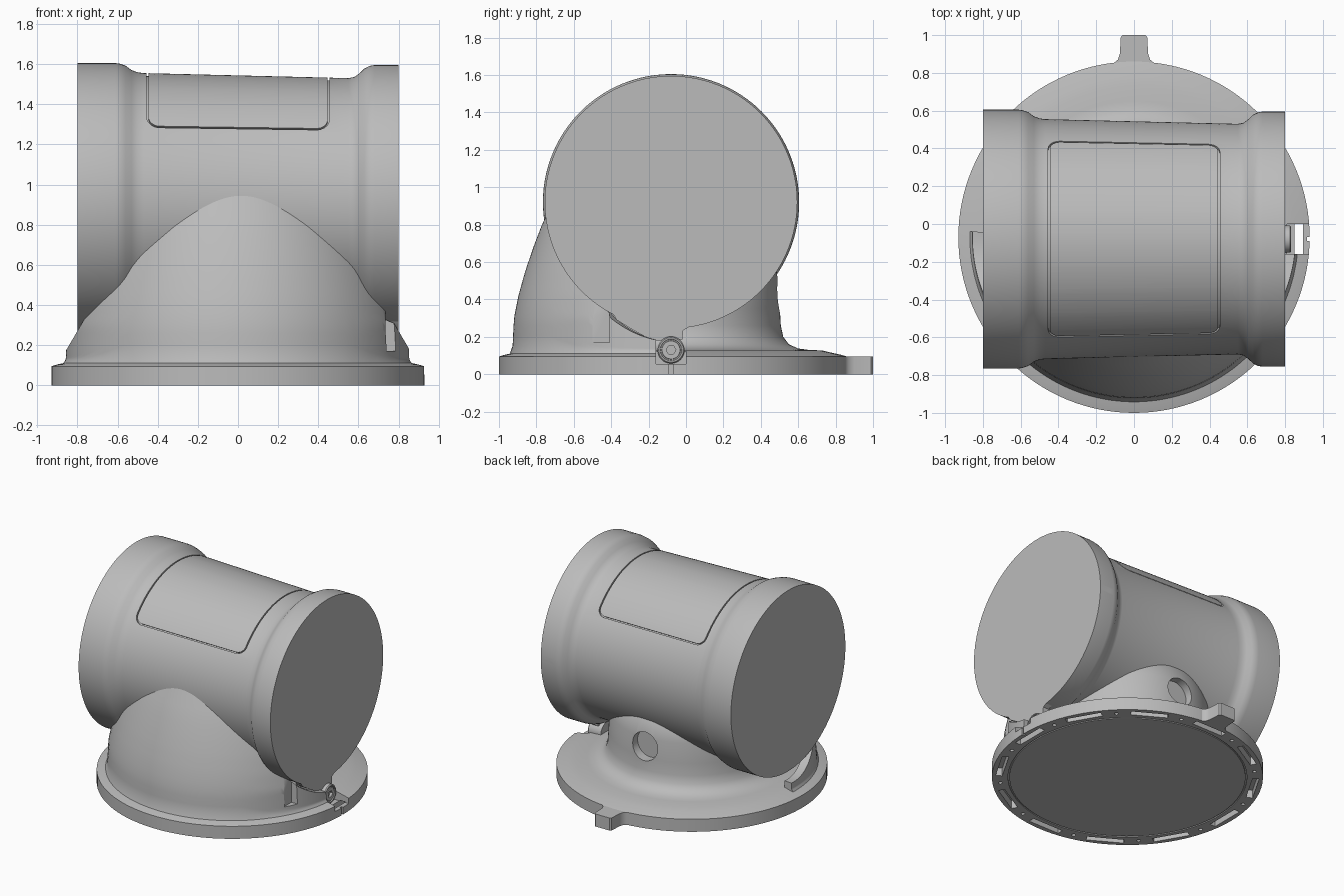
import bpy, bmesh, math
from mathutils import Matrix, Vector

if "Cube" in bpy.data.objects:
    bpy.data.objects.remove(bpy.data.objects["Cube"], do_unlink=True)

GREY = (0.5, 0.5, 0.5, 1)
mat = bpy.data.materials.new("plain_grey")
mat.use_nodes = True
mat.diffuse_color = GREY
mat.node_tree.nodes["Principled BSDF"].inputs["Base Color"].default_value = GREY

BASE = Vector((0, -0.07, 0))
AXIS = Vector((0, -0.08, 0.92))   # barrel axis, runs along x
TO_X = Matrix.Rotation(math.pi / 2, 4, 'Y')
TO_Y = Matrix.Rotation(math.pi / 2, 4, 'X')


def make(name, bm):
    bmesh.ops.remove_doubles(bm, verts=bm.verts, dist=1e-5)
    bmesh.ops.recalc_face_normals(bm, faces=bm.faces)
    me = bpy.data.meshes.new(name)
    bm.to_mesh(me)
    bm.free()
    me.materials.append(mat)
    ob = bpy.data.objects.new(name, me)
    bpy.context.collection.objects.link(ob)
    return ob


def lathe(name, profile, matrix, steps=128):
    """Revolve (radius, height) points about z, then place."""
    bm = bmesh.new()
    vs = [bm.verts.new((r, 0, h)) for r, h in profile]
    es = [bm.edges.new(p) for p in zip(vs, vs[1:])]
    bmesh.ops.spin(bm, geom=vs + es, cent=(0, 0, 0), axis=(0, 0, 1),
                   angle=math.tau, steps=steps, use_duplicate=False)
    bmesh.ops.transform(bm, matrix=matrix, verts=bm.verts)
    return make(name, bm)


def add_box(bm, lo, hi, turn=Matrix()):
    lo, hi = Vector(lo), Vector(hi)
    m = turn @ Matrix.Translation((lo + hi) / 2) @ Matrix.Diagonal((*(hi - lo), 1))
    bmesh.ops.create_cube(bm, size=1, matrix=m)


def add_rod(bm, radius, length, matrix, sides=32):
    bmesh.ops.create_cone(bm, cap_ends=True, segments=sides, radius1=radius,
                          radius2=radius, depth=length, matrix=matrix)


def prism(name, points, matrix, depth):
    """Extrude a flat outline along its local z."""
    bm = bmesh.new()
    face = bm.faces.new([bm.verts.new((a, b, 0)) for a, b in points])
    new = bmesh.ops.extrude_face_region(bm, geom=[face])["geom"]
    bmesh.ops.translate(bm, vec=(0, 0, depth),
                        verts=[v for v in new if isinstance(v, bmesh.types.BMVert)])
    bmesh.ops.transform(bm, matrix=matrix, verts=bm.verts)
    return make(name, bm)


def cut(ob, bm, name):
    cutter = make(name, bm)
    cutter.hide_render = True
    mod = ob.modifiers.new(name, 'BOOLEAN')
    mod.operation, mod.solver, mod.object = 'DIFFERENCE', 'EXACT', cutter
    bpy.context.view_layer.objects.active = ob
    bpy.ops.object.modifier_apply(modifier=mod.name)
    bpy.data.objects.remove(cutter, do_unlink=True)


# Flanged base with the flared neck
base = lathe("base_and_neck", [
    (0, 0), (.81, 0), (.81, .008), (.82, .008), (.82, 0), (.93, 0), (.93, .095),
    (.9, .104), (.85, .115), (.8, .127), (.72, .131), (.67, .138), (.62, .16),
    (.59, .2), (.577, .26), (.572, .35), (.565, .5), (.54, .62), (.45, .72),
    (0, .72)], Matrix.Translation(BASE))

# Round recess in the back of the neck
bm = bmesh.new()
add_rod(bm, .105, .3, Matrix.Translation((0, .58, .43)) @ TO_Y)
cut(base, bm, "neck_recess")

# Slots and screw holes underneath the flange
bm = bmesh.new()
for i in range(12):
    turn = Matrix.Translation(BASE) @ Matrix.Rotation(math.tau * i / 12, 4, 'Z')
    add_box(bm, (-.13, .85, -.02), (.13, .895, .06), turn)
    hole = turn @ Matrix.Rotation(math.pi / 12, 4, 'Z')
    add_rod(bm, .014, .1, hole @ Matrix.Translation((0, .875, 0)), 12)
cut(base, bm, "underside_slots")

# Seat for the clamp screw on the flange edge
bm = bmesh.new()
add_box(bm, (.81, -.16, .055), (1, 0, .2))
cut(base, bm, "clamp_seat")
bm = bmesh.new()
add_rod(bm, .018, .4, Matrix.Translation((.875, -.08, .05)), 16)
add_box(bm, (.915, -.09, -.1), (1, -.07, .1))
cut(base, bm, "clamp_slit")

# Locating tab at the back
half = [(.06, 1), (.07, .99), (.075, .9), (.085, .87), (.11, .85), (.18, .835)]
prism("rear_tab", half + [(-x, y) for x, y in reversed(half)], Matrix(), .095)

# Front shroud: half dome whose rim drops towards the sides
RADII = [(.1, .875), (.13, .858), (.3, .85), (.42, .826), (.55, .79), (.68, .746),
         (.8, .7), (.95, .63)]


def dome_radius(z):
    for (z0, r0), (z1, r1) in zip(RADII, RADII[1:]):
        if z <= z1:
            return r0 + (r1 - r0) * (z - z0) / (z1 - z0)
    return RADII[-1][1]


bm = bmesh.new()
rings = []
for i in range(97):
    a = math.pi * (1 + i / 96) + .035 * math.cos(math.pi * i / 96) * -1
    c, s = math.cos(a), math.sin(a)
    lo, hi = .1, .95
    for _ in range(24):
        mid = (lo + hi) / 2
        if mid < .27 + 1.7 * (.8 - abs(dome_radius(mid) * c)):
            lo = mid
        else:
            hi = mid
    path = [(dome_radius(z), z) for z in (.1 + (lo - .1) * k / 16 for k in range(17))]
    path += [(path[-1][0] - .06, lo), (path[-1][0] - .06, .1)]
    rings.append([bm.verts.new((r * c, BASE.y + r * s, z)) for r, z in path])
for p, q in zip(rings, rings[1:]):
    for k in range(len(p)):
        n = (k + 1) % len(p)
        bm.faces.new((p[k], q[k], q[n], p[n]))
bm.faces.new(rings[0])
bm.faces.new(rings[-1])
shroud = make("front_shroud", bm)
bm = bmesh.new()
add_box(bm, (.735, -.5, .17), (1, -.41, .5))
add_box(bm, (.7, -.16, .05), (1, .1, .5))
cut(shroud, bm, "shroud_notch")

# Barrel with a collar on each end
barrel = lathe("barrel", [
    (0, -.8), (.685, -.8), (.685, -.61), (.682, -.59), (.672, -.56), (.65, -.53),
    (.639, -.5), (.635, -.47), (.61, .55), (.616, .58), (.634, .605), (.658, .63),
    (.671, .655), (.675, .68), (.675, .8), (0, .8)],
    Matrix.Translation(AXIS) @ TO_X, 160)

# Thin rounded groove around the upper panel
bm = bmesh.new()
outline = []
for cx, cy, start in ((.39, .54, 0), (-.39, .54, 1), (-.39, -.54, 2), (.39, -.54, 3)):
    for k in range(9):
        t = (start + k / 8) * math.pi / 2
        outline.append(Vector((cx + .06 * math.cos(t), cy + .06 * math.sin(t))))
path = []
for p, q in zip(outline, outline[1:] + outline[:1]):
    n = max(1, round((q - p).length / .03))
    path += [p.lerp(q, k / n) for k in range(n)]
sections = []
for i, p in enumerate(path):
    d = (path[(i + 1) % len(path)] - path[i - 1]).normalized() * .0045
    side = Vector((d.y, -d.x))
    ring = []
    for sign, lift in ((1, -.014), (1, .02), (-1, .02), (-1, -.014)):
        x, arc = p + side * sign
        r = .635 - .0243 * (x + .47) + lift
        a = arc / .63
        ring.append(bm.verts.new(AXIS + Vector((x, r * math.sin(a), r * math.cos(a)))))
    sections.append(ring)
for p, q in zip(sections, sections[1:] + sections[:1]):
    for k in range(4):
        bm.faces.new((p[k], q[k], q[k - 3], p[k - 3]))
cut(barrel, bm, "panel_groove")

# Index slot on the back of the right-hand collar
bm = bmesh.new()
add_box(bm, (.73, .575, .9), (.9, .7, .94))
add_rod(bm, .02, .125, Matrix.Translation((.73, .6375, .92)) @ TO_Y, 16)
for piece, label in ((bm, "index_slot"),):
    cut(barrel, piece, label)

# Lug below the collar
to_yz = Matrix(((0, 0, 1, .75), (1, 0, 0, 0), (0, 1, 0, 0), (0, 0, 0, 1)))
prism("collar_lug", [(-.4, .34), (-.37, .29), (-.28, .235), (-.2, .19), (-.15, .18),
                     (-.02, .185), (-.015, .235), (.1, .3), (-.1, .4)], to_yz, .05)

# Clamp screw with a stepped rim and hexagonal socket
screw = lathe("clamp_screw", [
    (0, .72), (.072, .72), (.072, .825), (.066, .832), (.058, .832), (.056, .824),
    (.05, .824), (.048, .83), (0, .83)],
    Matrix.Translation((0, -.08, .13)) @ TO_X, 48)
bm = bmesh.new()
add_rod(bm, .026, .06, Matrix.Translation((.84, -.08, .13)) @ TO_X, 6)
cut(screw, bm, "hex_socket")

# Smooth shading with crisp edges
bpy.ops.object.select_all(action='DESELECT')
for ob in bpy.context.collection.objects:
    if ob.type == 'MESH' and mat.name in ob.data.materials:
        ob.select_set(True)
        bpy.context.view_layer.objects.active = ob
bpy.ops.object.shade_smooth_by_angle(angle=math.radians(35))
